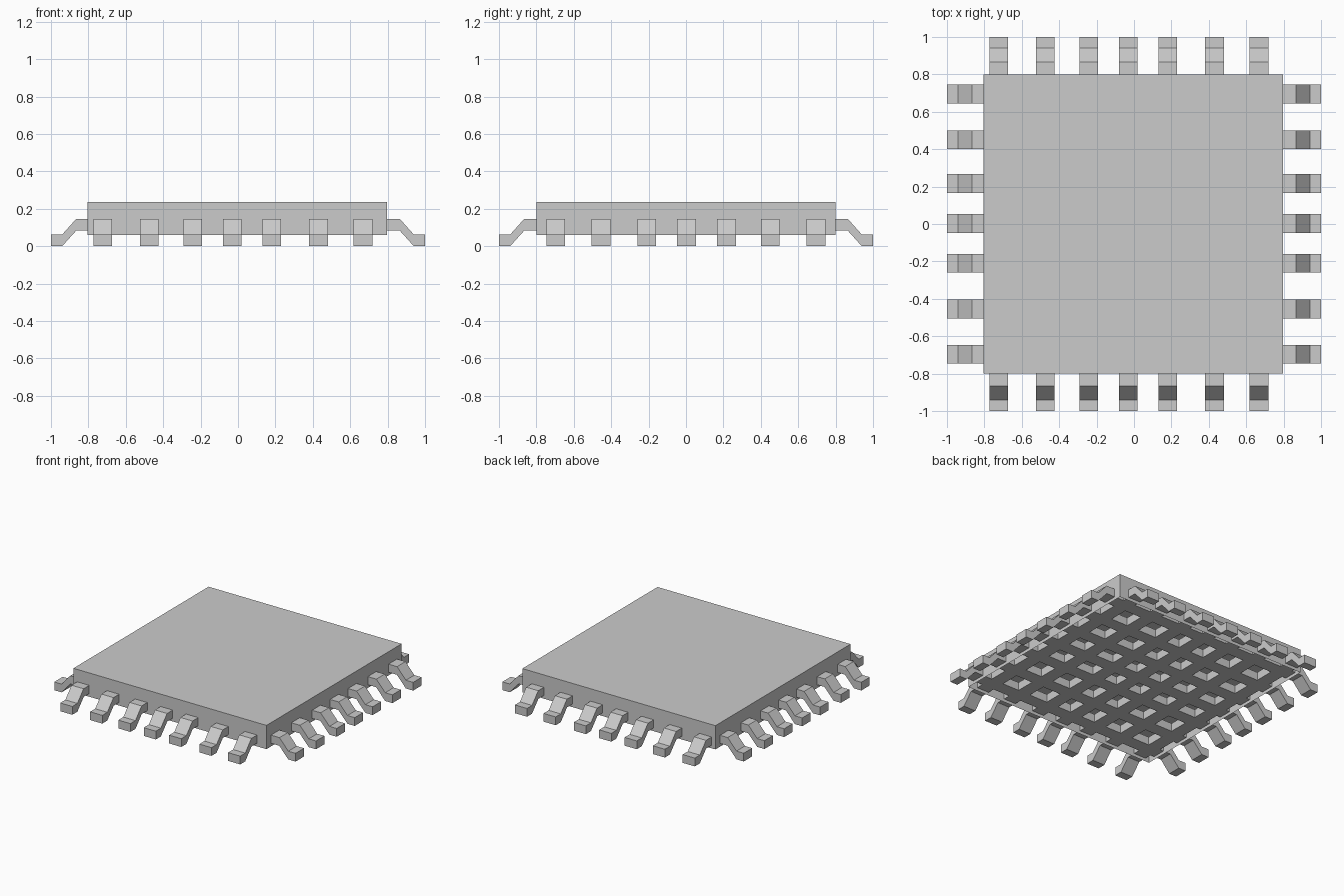
import bpy, bmesh
from mathutils import Matrix
from math import pi

if "Cube" in bpy.data.objects:
    bpy.data.objects.remove(bpy.data.objects["Cube"])

LEAD_WIDTH = 0.1
ROW = [-0.697, -0.455, -0.21, 0.003, 0.216, 0.45, 0.695]
COLUMN = [-0.723, -0.475, -0.242, -0.031, 0.18, 0.43, 0.668]


def finish(bm, name):
    bmesh.ops.recalc_face_normals(bm, faces=bm.faces)
    mesh = bpy.data.meshes.new(name)
    bm.to_mesh(mesh)
    bm.free()
    obj = bpy.data.objects.new(name, mesh)
    bpy.context.collection.objects.link(obj)
    return obj


# body: shallow shell, open underneath
bm = bmesh.new()
bmesh.ops.create_cube(bm, size=1, matrix=Matrix.Translation((-0.004, 0, 0.148))
                      @ Matrix.Diagonal((1.6, 1.6, 0.178, 1)))
bm.normal_update()
bottom = [f for f in bm.faces if f.normal.z < -0.5]
bmesh.ops.delete(bm, geom=bottom, context='FACES_ONLY')
finish(bm, "chip_body")

# leads: bent strips running right across, crossing inside the shell
top = [(1, 0.062), (0.94, 0.062), (0.867, 0.144)]
under = [(0.865, 0.083), (0.94, 0), (1, 0)]
profile = (top + [(-x, z) for x, z in reversed(top)]
           + [(-x, z) for x, z in reversed(under)] + under)


def lead(name, offset, across_y):
    bm = bmesh.new()
    verts = [bm.verts.new((x, -LEAD_WIDTH / 2, z)) for x, z in profile]
    face = bm.faces.new(verts)
    moved = bmesh.ops.extrude_face_region(bm, geom=[face])["geom"]
    bmesh.ops.translate(bm, vec=(0, LEAD_WIDTH, 0),
                        verts=[v for v in moved if isinstance(v, bmesh.types.BMVert)])
    if across_y:
        bm.transform(Matrix.Translation((offset, 0, 0)) @ Matrix.Rotation(pi / 2, 4, 'Z'))
    else:
        bm.transform(Matrix.Translation((0, offset, 0)))
    finish(bm, name)


for i, y in enumerate(ROW):
    lead(f"side_lead_{i + 1}", y, False)
for i, x in enumerate(COLUMN):
    lead(f"front_back_lead_{i + 1}", x, True)
